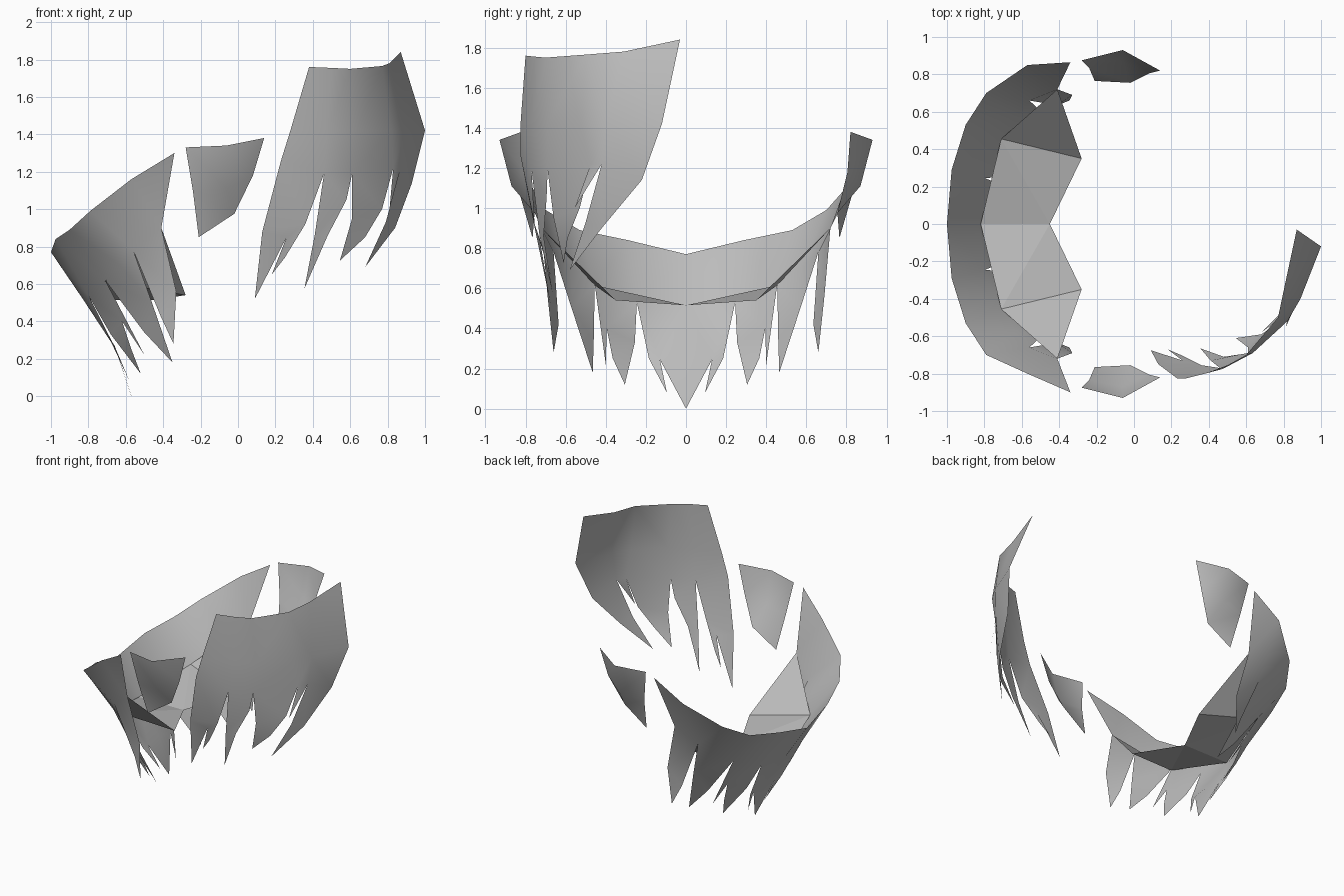
import bpy, bmesh
from mathutils import Vector

grey = bpy.data.materials.new("cloth_grey")
grey.diffuse_color = (0.5, 0.5, 0.5, 1)


def build(name, outlines, up=False, smooth=True):
    """Weld 3D outlines into one open sheet whose faces point outward (or up)."""
    bm = bmesh.new()
    for outline in outlines:
        bm.faces.new([bm.verts.new(p) for p in outline])
    bmesh.ops.remove_doubles(bm, verts=bm.verts, dist=0.002)
    bmesh.ops.triangulate(bm, faces=bm.faces[:])
    bm.normal_update()
    for f in bm.faces:
        c = f.calc_center_median()
        out = Vector((0, 0, 1)) if up else Vector((c.x, c.y, 0))
        if f.normal.dot(out) < 0:
            f.normal_flip()
    mesh = bpy.data.meshes.new(name)
    bm.to_mesh(mesh)
    bm.free()
    mesh.materials.append(grey)
    for p in mesh.polygons:
        p.use_smooth = smooth
    obj = bpy.data.objects.new(name, mesh)
    bpy.context.collection.objects.link(obj)
    return obj


def band(a, b):
    """Quads between two rows of equal length."""
    return [[a[i], a[i + 1], b[i + 1], b[i]] for i in range(len(a) - 1)]


def flip(outlines):
    return [[(x, -y, z) for x, y, z in o] for o in outlines]


# Back skirt: flared band with torn strips, both halves
rim = [(-1, 0, .77), (-.975, .29, .84), (-.9, .53, .89), (-.79, .70, .99)]
rim_left = rim + [(-.57, .85, 1.16), (-.34, .865, 1.30)]
rim_right = rim + [(-.57, .80, 1.16), (-.34, .90, 1.30)]
tear = [(-.83, 0, .52), (-.795, .245, .53), (-.71, .455, .62),
        (-.63, .57, .70), (-.56, .66, .78), (-.41, .72, .90)]
strips = [
    # centre point with side barb
    [tear[0], tear[1], (-.66, .185, .25), (-.65, .13, .245), (-.66, 0, .27)],
    [(-.66, .185, .25), (-.58, .095, .08), (-.65, .13, .245)],
    [(-.65, .13, .245), (-.57, 0, 0), (-.66, 0, .27)],
    # broad strip with a split
    [tear[1], tear[2], (-.62, .395, .40), (-.57, .365, .25),
     (-.52, .305, .12), (-.68, .255, .33)],
    [tear[2], (-.50, .40, .22), (-.62, .395, .40)],
    # long side strip
    [tear[2], tear[3], tear[4], (-.46, .57, .50), (-.35, .465, .18), (-.50, .46, .34)],
    # end strip
    [tear[4], tear[5], (-.33, .69, .56), (-.345, .66, .28), (-.41, .635, .42)],
]
build("back_skirt", band(rim_left, tear) + strips
      + flip(band(rim_right, tear) + strips))

# Inner plate across the skirt
hinge = [(-.82, 0, .515), (-.71, .455, .615), (-.41, .72, .90)]
lip = [(-.45, 0, .515), (-.28, .35, .54)]
half = [[hinge[0], hinge[1], lip[1], lip[0]], [hinge[1], hinge[2], lip[1]]]
build("inner_plate", half + flip(half), up=True, smooth=False)

# Small side scraps
scrap = [
    [(-.28, .875, 1.33), (-.06, .93, 1.34), (-.06, .87, 1.11), (-.24, .835, 1.09)],
    [(-.06, .93, 1.34), (.14, .82, 1.38), (.08, .805, 1.18), (-.06, .87, 1.11)],
    [(-.24, .835, 1.09), (-.06, .87, 1.11), (-.02, .755, .975), (-.21, .765, .85)],
    [(-.06, .87, 1.11), (.08, .805, 1.18), (-.02, .755, .975)],
]
build("left_scrap", scrap)
build("right_scrap", flip(scrap))

# Front panel: tall curved sheet with torn strips
top = [(.38, -.80, 1.76), (.50, -.755, 1.755), (.60, -.70, 1.75),
       (.77, -.50, 1.765), (.81, -.31, 1.78), (.87, -.03, 1.84)]
mid = [(.28, -.825, 1.42), (.475, -.775, 1.42), (.635, -.69, 1.42),
       (.82, -.52, 1.42), (.89, -.40, 1.42), (1.0, -.12, 1.42)]
low = [(.23, -.825, 1.26), (.46, -.77, 1.19), (.61, -.69, 1.19),
       (.83, -.475, 1.22), (.87, -.42, 1.22), (.93, -.22, 1.14)]
teeth = [
    [low[0], low[1], (.36, -.755, .92), (.26, -.73, .85), (.13, -.75, .88)],
    [(.13, -.75, .88), (.26, -.73, .85), (.09, -.675, .52)],
    [(.36, -.755, .92), (.25, -.70, .74), (.18, -.67, .65), (.26, -.73, .85)],
    [low[1], low[2], (.58, -.695, 1.05), (.48, -.71, .86),
     (.355, -.665, .575), (.41, -.73, .86)],
    [low[2], low[3], (.77, -.53, 1.00), (.68, -.59, .85),
     (.545, -.61, .725), (.61, -.66, .95)],
    [low[3], low[4], (.81, -.555, 1.0)],
    [low[4], low[5], (.84, -.42, .90), (.68, -.58, .69), (.79, -.50, .93)],
]
build("front_panel", band(top, mid) + band(mid, low) + teeth)
